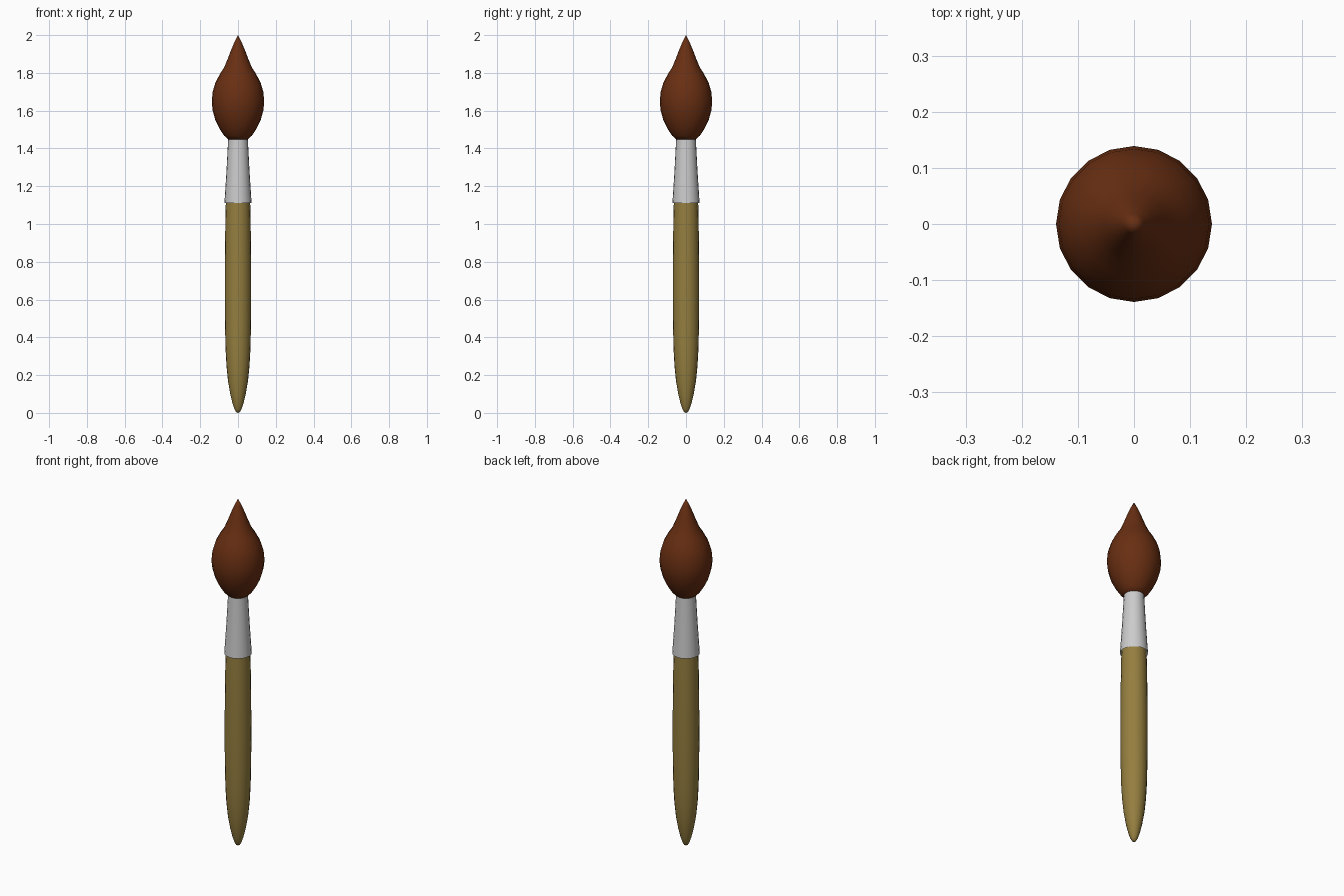
import bpy, bmesh, math

if "Cube" in bpy.data.objects:
    bpy.data.objects.remove(bpy.data.objects["Cube"])

SIDES = 20


def lathe(name, profile, color=None):
    """Revolve (radius, z) points about z; radius 0 makes a pole."""
    bm = bmesh.new()
    rings = []
    for r, z in profile:
        if r == 0:
            rings.append([bm.verts.new((0, 0, z))] * SIDES)
        else:
            rings.append([bm.verts.new((r * math.cos(a), r * math.sin(a), z))
                          for a in (2 * math.pi * i / SIDES for i in range(SIDES))])
    for lo, hi in zip(rings, rings[1:]):
        for i in range(SIDES):
            j = (i + 1) % SIDES
            bm.faces.new(list(dict.fromkeys((lo[i], lo[j], hi[j], hi[i]))))
    bmesh.ops.recalc_face_normals(bm, faces=bm.faces)
    mesh = bpy.data.meshes.new(name)
    bm.to_mesh(mesh)
    bm.free()
    obj = bpy.data.objects.new(name, mesh)
    bpy.context.collection.objects.link(obj)
    if color:
        mat = bpy.data.materials.new(name + "_color")
        mat.diffuse_color = (*color, 1)
        mat.use_nodes = True
        mat.node_tree.nodes["Principled BSDF"].inputs["Base Color"].default_value = mat.diffuse_color
        mesh.materials.append(mat)
    bpy.ops.object.select_all(action='DESELECT')
    obj.select_set(True)
    bpy.context.view_layer.objects.active = obj
    bpy.ops.object.shade_smooth_by_angle(angle=math.radians(45))
    return obj


# Wooden handle with a rounded, tapering end
lathe("handle", [(0, 0), (0.010, 0.004), (0.019, 0.02), (0.029, 0.05),
                 (0.041, 0.10), (0.053, 0.17), (0.061, 0.25), (0.066, 0.34),
                 (0.069, 0.48), (0.070, 0.65), (0.069, 0.85), (0.067, 1.0),
                 (0.064, 1.14), (0, 1.14)], (0.30, 0.21, 0.05))

# Tapered metal ferrule, an open sleeve with a thin lower lip
lathe("ferrule", [(0.064, 1.14), (0.072, 1.11), (0.061, 1.28), (0.052, 1.45), (0, 1.45)])

# Teardrop bristle head
lathe("bristles", [(0, 1.44), (0.048, 1.445), (0.074, 1.468), (0.098, 1.505),
                   (0.120, 1.55), (0.134, 1.60), (0.139, 1.645),
                   (0.134, 1.70), (0.119, 1.75), (0.095, 1.795),
                   (0.073, 1.83), (0.056, 1.87), (0.037, 1.92),
                   (0.018, 1.965), (0, 2.0)], (0.14, 0.028, 0.006))
